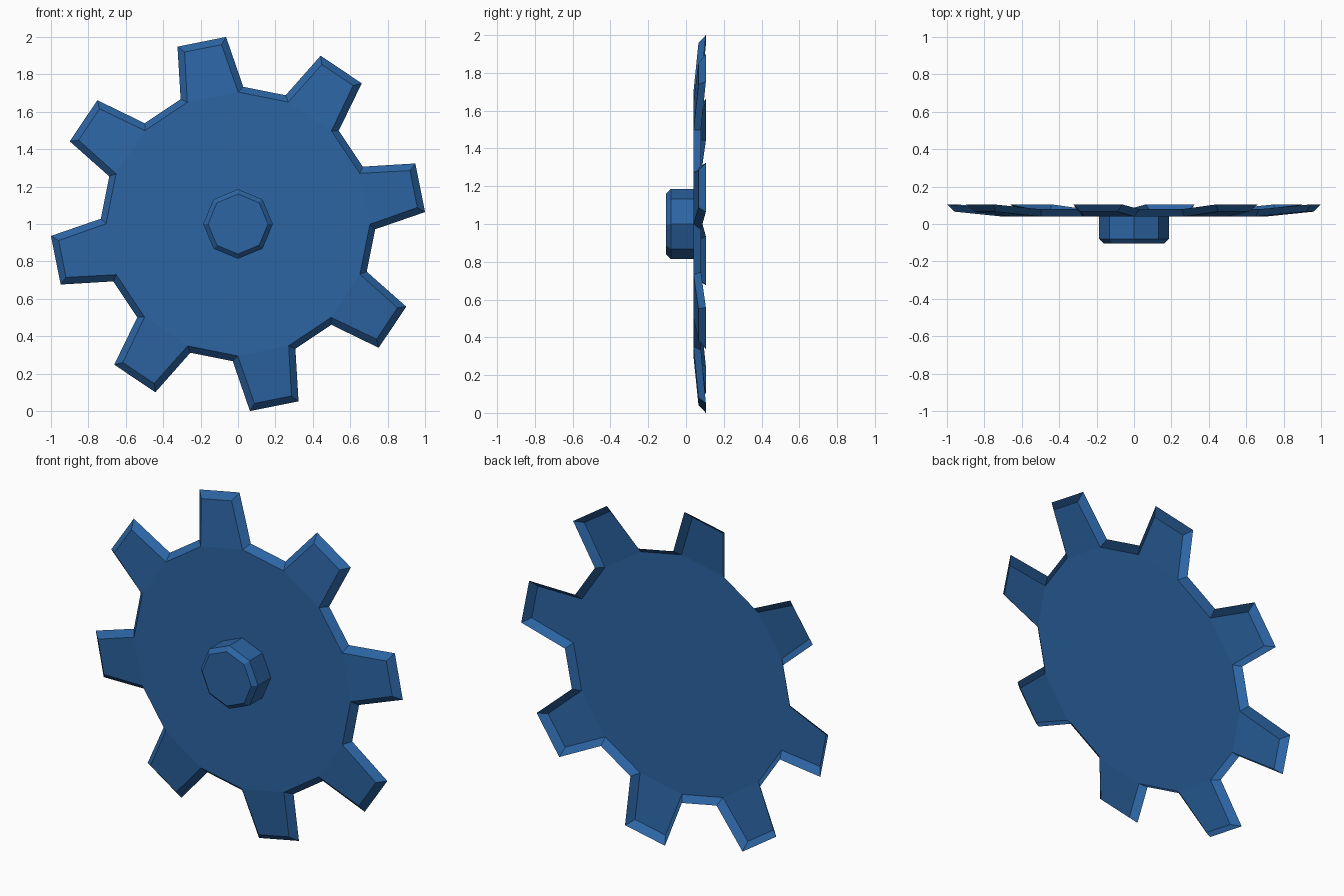
import bpy, bmesh, math

if "Cube" in bpy.data.objects:
    bpy.data.objects.remove(bpy.data.objects["Cube"])

TEETH = 8
START = math.radians(101.25)
CENTRE_Z = 1.0

blue = bpy.data.materials.new("blue")
blue.diffuse_color = (0.025, 0.13, 0.37, 1)
blue.use_nodes = True
blue.node_tree.nodes["Principled BSDF"].inputs["Base Color"].default_value = blue.diffuse_color


def polar(bm, r, angle, y):
    return bm.verts.new((r * math.cos(angle), y, CENTRE_Z + r * math.sin(angle)))


def finish(bm, name):
    me = bpy.data.meshes.new(name)
    bm.to_mesh(me)
    bm.free()
    me.materials.append(blue)
    ob = bpy.data.objects.new(name, me)
    bpy.context.collection.objects.link(ob)
    return ob


# Gear plate: open-backed shell, teeth leaning back, walls flaring out to the rear
def outline(bm, base, tip):
    """base and tip are (radius, half angle in degrees, y)."""
    verts = []
    for i in range(TEETH):
        mid = START + i * math.tau / TEETH
        for (r, half, y), side in ((base, -1), (tip, -1), (tip, 1), (base, 1)):
            verts.append(polar(bm, r, mid + side * math.radians(half), y))
    return verts


bm = bmesh.new()
front = outline(bm, (0.705, 11.35, 0.04), (0.963, 6.0, 0.066))
back = outline(bm, (0.734, 13.45, 0.079), (1.002, 7.6, 0.105))
n = len(front)
bm.faces.new([v for i, v in enumerate(front) if i % 4 in (0, 3)])
for i in range(0, n, 4):
    bm.faces.new(front[i:i + 4])
for i in range(n):
    j = (i + 1) % n
    bm.faces.new((front[i], back[i], back[j], front[j]))
finish(bm, "gear_plate")

# Hub: eight-sided boss with a chamfered front
bm = bmesh.new()
rings = [[polar(bm, r, k * math.tau / 8, y) for k in range(8)]
         for r, y in ((0.16, -0.105), (0.186, -0.08), (0.186, 0.04))]
bm.faces.new(rings[0])
for a, b in zip(rings, rings[1:]):
    for k in range(8):
        m = (k + 1) % 8
        bm.faces.new((a[k], b[k], b[m], a[m]))
finish(bm, "hub")
